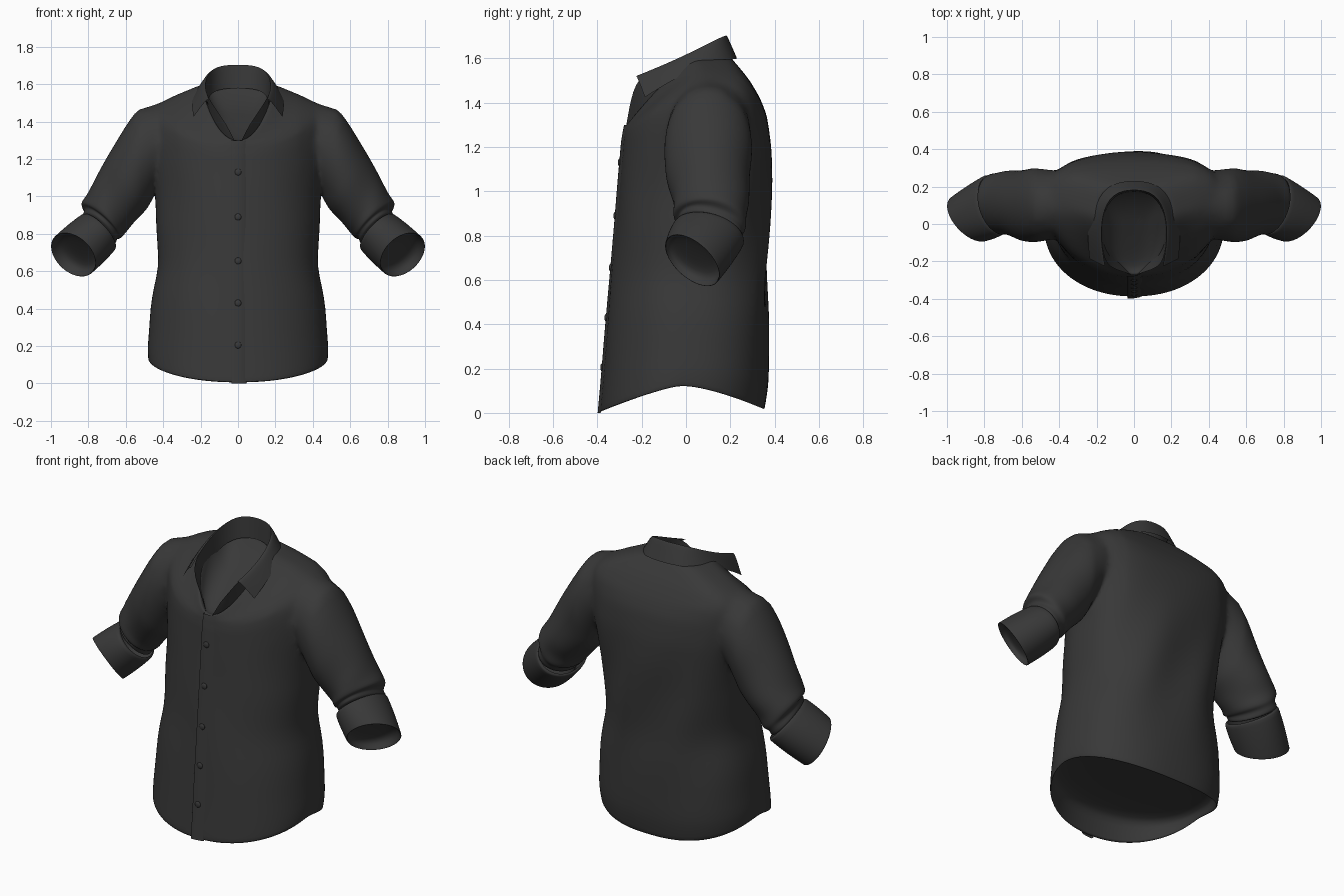
import bpy, bmesh, math
from mathutils import Vector

if "Cube" in bpy.data.objects:
    bpy.data.objects.remove(bpy.data.objects["Cube"])

mat = bpy.data.materials.new("charcoal_cloth")
mat.diffuse_color = (0.04, 0.04, 0.04, 1)
mat.use_nodes = True
mat.node_tree.nodes["Principled BSDF"].inputs["Base Color"].default_value = mat.diffuse_color


def make(name, rows, closed, mirror=False, levels=2, caps=()):
    """Skin a list of equal-length point rows into a smooth sheet, capping chosen end rows."""
    bm = bmesh.new()
    grid = [[bm.verts.new(p) for p in r] for r in rows]
    n = len(rows[0])
    for a, b in zip(grid, grid[1:]):
        for j in range(n if closed else n - 1):
            k = (j + 1) % n
            bm.faces.new((a[j], a[k], b[k], b[j]))
    for c in caps:
        bm.faces.new(grid[c])
    bmesh.ops.recalc_face_normals(bm, faces=bm.faces)
    me = bpy.data.meshes.new(name)
    bm.to_mesh(me)
    bm.free()
    me.materials.append(mat)
    for p in me.polygons:
        p.use_smooth = True
    ob = bpy.data.objects.new(name, me)
    bpy.context.collection.objects.link(ob)
    if mirror:
        m = ob.modifiers.new("mirror", 'MIRROR')
        m.use_mirror_merge = False
    if levels:
        s = ob.modifiers.new("smooth", 'SUBSURF')
        s.levels = s.render_levels = levels
        s.boundary_smooth = 'PRESERVE_CORNERS'
    return ob


def spow(v, p):
    return math.copysign(abs(v) ** p, v)


# Torso rings: half width, front y, back y, z at front / side / back, side shift, z power
RINGS = [
    (.480, -.390, .355, .000, .122, .012, 0, 1.2),
    (.484, -.378, .374, .13, .20, .14, 0, 1.2),
    (.468, -.356, .374, .40, .40, .40, 0, 1),
    (.430, -.336, .366, .62, .62, .62, 0, 1),
    (.432, -.316, .376, .85, .85, .85, .01, 1),
    (.452, -.300, .386, 1.05, 1.05, 1.05, .03, 1),
    (.470, -.290, .384, 1.16, 1.21, 1.20, .05, 2),
    (.480, -.285, .366, 1.22, 1.35, 1.34, .07, 2),
    (.475, -.280, .335, 1.25, 1.450, 1.42, .09, 2),
    (.420, -.277, .288, 1.27, 1.505, 1.50, .10, 1.8),
    (.300, -.274, .240, 1.285, 1.555, 1.56, .10, 1.6),
    (.195, -.270, .205, 1.30, 1.598, 1.60, .08, 1.6),
]


def torso_ring(r, seg=56):
    hw, yf, yb, zf, zs, zb, shift, q = r
    mid, pts = (yf + yb) / 2, []
    for i in range(seg):
        a = 2 * math.pi * i / seg
        c, s = math.cos(a), math.sin(a)
        end, y_end, p = (zf, yf, .95) if s < 0 else (zb, yb, .82)
        x = hw * spow(c, p)
        y = mid + (y_end - mid) * abs(s) ** p + shift * c * c
        z = zs + (end - zs) * abs(s) ** q
        # soft drape folds, strongest at the waist and on the back
        w = math.exp(-((z - .75) / .35) ** 2)
        y += (.014 if s > 0 else .004) * w * abs(s) * math.sin(15 * x + 7 * z)
        x += .008 * w * c * math.sin(17 * z)
        pts.append((x, y, z))
    return pts


def blend(a, b, t):
    return tuple(u + (v - u) * t for u, v in zip(a, b))


rings = []
for a, b in zip(RINGS, RINGS[1:]):
    rings += [a, blend(a, b, .5)]
rings.append(RINGS[-1])
body_rows = [torso_ring(r) for r in rings]


# Inner lining: a shallow recess under the hem and a sunken panel inside the neck
def hem_in(k, t, z):
    return [(x * k, y * k, h + (z - h) * t) for x, y, h in body_rows[0]]


def neck_in(k, t):
    out = []
    for x, y, h in body_rows[-1]:
        x, y = x * k, -.03 + (y + .03) * k
        out.append((x, y, h + (1.42 + .6 * y - h) * t))
    return out


body_rows = ([hem_in(.2, 1, .18), hem_in(.6, 1, .18), hem_in(.93, .97, .17), hem_in(.97, .7, .17),
              hem_in(.985, .02, .17)] + body_rows
             + [neck_in(.96, .05), neck_in(.85, .6), neck_in(.5, 1), neck_in(.15, 1)])
body = make("shirt_body", body_rows, True, levels=1, caps=(0, -1))


# Sleeve rings: top x, z, bottom x, z, centre y, half depth, forward skew
def sleeve_ring(r, wrinkle=0, phase=0, scale=1, seg=32):
    tx, tz, bx, bz, yc, hy, skew = r
    cen = Vector(((tx + bx) / 2, yc, (tz + bz) / 2))
    up = Vector(((tx - bx) / 2, 0, (tz - bz) / 2))
    along = Vector((.7, 0, -.7)) * skew
    pts = []
    for i in range(seg):
        a = 2 * math.pi * i / seg
        k = scale * (1 + wrinkle * math.sin(3 * a + phase))
        pts.append(cen + (up * math.cos(a) + (Vector((0, hy, 0)) + along) * math.sin(a)) * k)
    return pts


SLEEVE = [
    (.36, 1.515, .36, 1.10, .11, .17, 0),
    (.535, 1.47, .42, 1.06, .10, .195, 0),
    (.61, 1.365, .455, .99, .10, .20, 0),
    (.695, 1.22, .49, .925, .10, .19, 0),
    (.765, 1.09, .555, .86, .11, .175, .01),
    (.805, 1.02, .60, .81, .11, .165, .02),
    (.838, .965, .625, .775, .11, .165, .03),
    (.815, .93, .65, .77, .11, .145, .04),
    (.84, .895, .665, .73, .105, .145, .05),
]
dense = []
for a, b in zip(SLEEVE, SLEEVE[1:]):
    dense += [a, blend(a, b, .5)]
dense.append(SLEEVE[-1])
sleeves = make("sleeves", [sleeve_ring(r, .002 * min(i, 12), 1.1 * i) for i, r in enumerate(dense)],
               True, mirror=True, levels=1, caps=(0, -1))

# Sew the sleeves to the body and soften the armhole seam
union = body.modifiers.new("sew", 'BOOLEAN')
union.operation, union.solver, union.object = 'UNION', 'EXACT', sleeves
bpy.context.view_layer.update()
sewn = bpy.data.meshes.new_from_object(body.evaluated_get(bpy.context.evaluated_depsgraph_get()))
body.modifiers.clear()
body.data = sewn
bpy.data.objects.remove(sleeves)
bm = bmesh.new()
bm.from_mesh(sewn)
bmesh.ops.remove_doubles(bm, verts=bm.verts, dist=.004)
seam = [v for v in bm.verts if .34 < abs(v.co.x) < .52 and v.co.z > 1.0]
for _ in range(8):
    bmesh.ops.smooth_vert(bm, verts=seam, factor=.5, use_axis_x=True, use_axis_y=True, use_axis_z=True)
for f in bm.faces:
    f.smooth = True
bm.to_mesh(sewn)
bm.free()

# Rolled cuffs, folded back inside and closed by a recessed lining
C0 = (.832, .905, .655, .718, .105, .160, .045)
C1 = (.982, .785, .780, .590, .028, .124, .095)
cuff = [sleeve_ring(C0, scale=.90), sleeve_ring(C0), sleeve_ring(blend(C0, C1, .06), scale=1.02),
        sleeve_ring(blend(C0, C1, .5), scale=1.04), sleeve_ring(blend(C0, C1, .95)),
        sleeve_ring(C1), sleeve_ring(C1, scale=.96),
        sleeve_ring(blend(C0, C1, .85), scale=.94), sleeve_ring(blend(C0, C1, .75), scale=.8),
        sleeve_ring(blend(C0, C1, .72), scale=.3)]
make("rolled_cuffs", cuff, True, mirror=True, levels=1, caps=(-1,))


# Collar: half profiles from the centre back to the front, mirrored into full rows
def both(half):
    return [(-x, y, z) for x, y, z in reversed(half[1:])] + half


fold = [(0, .19, 1.705), (.12, .165, 1.70), (.172, .05, 1.64), (.178, -.09, 1.575), (.155, -.225, 1.52)]
leaf = [(0, .24, 1.60), (.15, .212, 1.597), (.235, .08, 1.57), (.250, -.06, 1.505), (.238, -.185, 1.425)]
neck = [(0, .185, 1.58), (.11, .155, 1.575), (.17, .05, 1.53), (.165, -.08, 1.42),
        (.12, -.165, 1.34), (.012, -.272, 1.285)]
roll = [blend(f, l, .12) for f, l in zip(fold, leaf)]
roll = [(x * 1.04, y, z + .008) for x, y, z in roll]
make("collar_leaf", [both(fold), both(roll), both(leaf)], False)
make("collar_stand", [both(neck), both(fold + [(.06, -.255, 1.38)])], False)

# Button placket: a stepped left edge that fades into the right front
profile = [(-.036, .005), (-.035, -.008), (-.033, -.009), (.0, -.008), (.03, -.002), (.045, .005)]
make("button_placket", [[(x, r[1] + d, r[3]) for x, d in profile] for r in rings], False, levels=1)


def front_y(z):
    for a, b in zip(RINGS, RINGS[1:]):
        if a[3] <= z <= b[3]:
            return a[1] + (b[1] - a[1]) * (z - a[3]) / (b[3] - a[3])


# Buttons
for i, z in enumerate((.205, .43, .655, .89, 1.13)):
    bpy.ops.mesh.primitive_uv_sphere_add(segments=16, ring_count=8, radius=.018,
                                         location=(0, front_y(z) - .007, z))
    ob = bpy.context.object
    ob.name = f"button_{i + 1}"
    ob.scale = (1, .45, 1)
    ob.data.materials.append(mat)
    bpy.ops.object.shade_smooth_by_angle()
